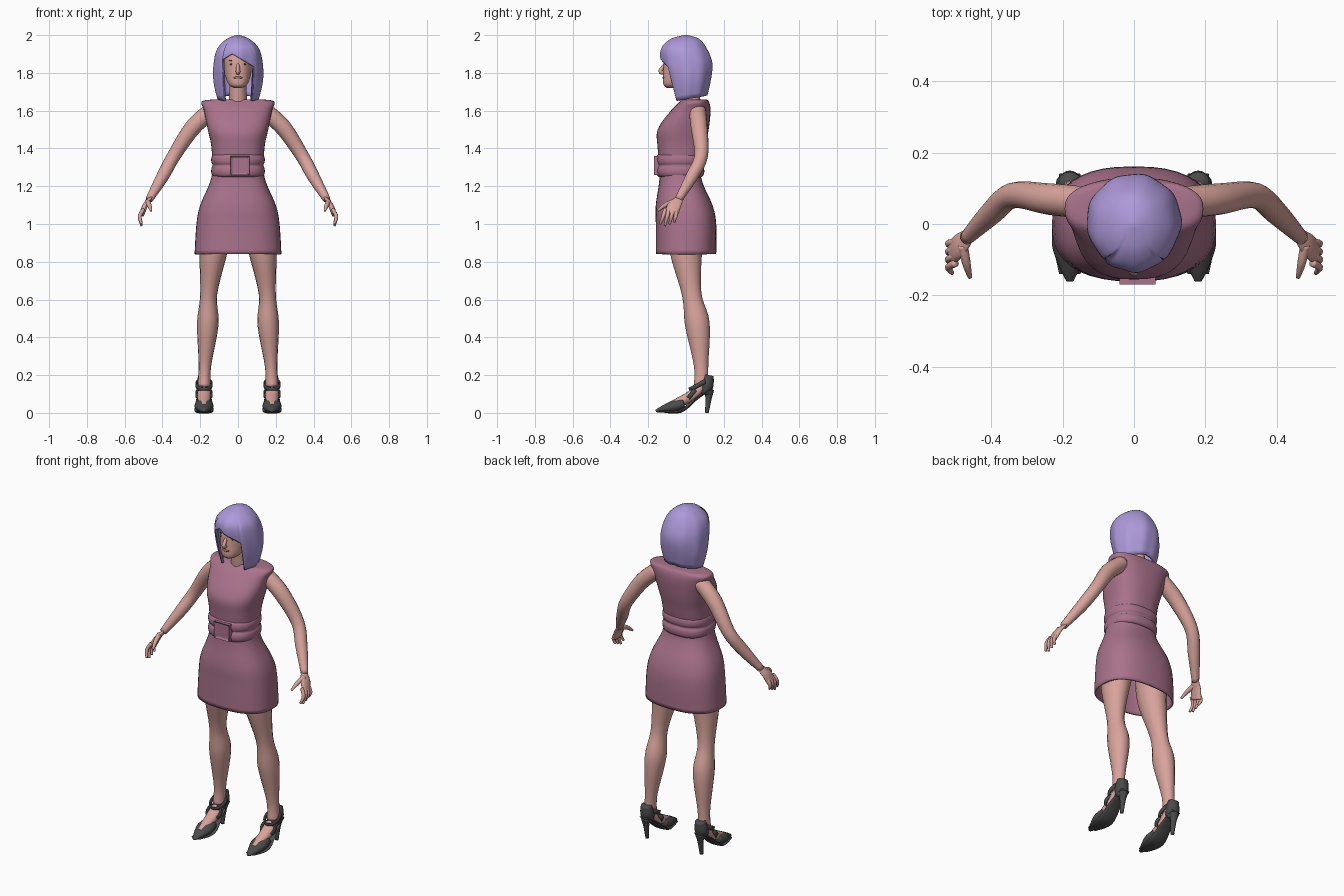
import bpy, bmesh, math
from mathutils import Vector, Matrix

default = bpy.data.objects.get("Cube")
if default:
    bpy.data.objects.remove(default)


def material(name, *rgb):
    made = bpy.data.materials.new(name)
    made.use_nodes = True
    made.diffuse_color = (*rgb, 1)
    shader = next(n for n in made.node_tree.nodes if n.type == 'BSDF_PRINCIPLED')
    shader.inputs["Base Color"].default_value = (*rgb, 1)
    return made


SKIN = material("skin", .69, .37, .33)
DRESS = material("plum cloth", .4, .17, .26)
HAIR = material("lilac hair", .42, .32, .7)
SHOE = material("charcoal leather", .07, .07, .07)
LIPS = material("rose lips", .45, .16, .15)
EYE = material("dark eye", .12, .06, .06)


def finish(name, bm, mat):
    """Turn a bmesh into a coloured object in the scene."""
    bmesh.ops.recalc_face_normals(bm, faces=bm.faces)
    mesh = bpy.data.meshes.new(name)
    bm.to_mesh(mesh)
    bm.free()
    mesh.materials.append(mat)
    obj = bpy.data.objects.new(name, mesh)
    bpy.context.collection.objects.link(obj)
    return obj


def skin_rings(name, rings, mat, bottom=True, top=True, mirror=False, thick=0):
    """Join rings of points into one smooth surface."""
    bm = bmesh.new()
    loops = [[bm.verts.new(point) for point in ring] for ring in rings]
    for low, high in zip(loops, loops[1:]):
        for i in range(len(low)):
            bm.faces.new((low[i - 1], low[i], high[i], high[i - 1]))
    if bottom:
        bm.faces.new(loops[0])
    if top:
        bm.faces.new(loops[-1])
    obj = finish(name, bm, mat)
    obj.data.shade_smooth()
    if mirror:
        obj.modifiers.new("both sides", 'MIRROR')
    if thick:
        shell = obj.modifiers.new("thickness", 'SOLIDIFY')
        shell.thickness, shell.offset = thick, -1
    return obj


def spline(rows, steps):
    """Run a smooth curve through rows of numbers of any length."""
    rows = [Vector(row) for row in rows]
    result = []
    last = len(rows) - 1
    for i in range(last):
        start, end = rows[i], rows[i + 1]
        leave = (end - rows[max(i - 1, 0)]) / 2
        arrive = (rows[min(i + 2, last)] - start) / 2
        for k in range(steps):
            t = k / steps
            ease = t * t * (3 - 2 * t)
            result.append(start.lerp(end, ease) + leave * t * (1 - t) ** 2
                          - arrive * t * t * (1 - t))
    return result + [rows[-1]]


def oval(sides, power=2):
    """Unit superellipse."""
    def soft(value):
        return math.copysign(abs(value) ** (2 / power), value)
    angles = [math.tau * i / sides for i in range(sides)]
    return [(soft(math.cos(a)), soft(math.sin(a))) for a in angles]


def stack(name, rows, mat, power=2.5, steps=5, **options):
    """Level rings given as height, half width, front y and back y."""
    rings = [[(half * c, (front + back) / 2 + (back - front) / 2 * s, z)
              for c, s in oval(40, power)]
             for z, half, front, back in spline(rows, steps)]
    return skin_rings(name, rings, mat, **options)


def tube(name, rows, mat, across=(1, 0, 0), flat=1, steps=5, mirror=True):
    """Rings along a path given as x, y, z and radius; flat squashes them."""
    rows = spline(rows, steps)
    points = [Vector(row[:3]) for row in rows]
    rings = []
    for i, centre in enumerate(points):
        ahead = points[min(i + 1, len(points) - 1)] - points[max(i - 1, 0)]
        ahead.normalize()
        wide = Vector(across)
        wide = (wide - ahead * wide.dot(ahead)).normalized()
        deep = ahead.cross(wide) * flat
        rings.append([centre + (wide * c + deep * s) * rows[i][3] for c, s in oval(16)])
    return skin_rings(name, rings, mat, mirror=mirror)


def face_spot(name, mat, x, y, z, width, height, mirror):
    """Flat lens on the face."""
    angles = [math.pi * (i + .5) / 8 for i in range(8)]
    rows = [(x - width * math.cos(a), y, z, height * math.sin(a)) for a in angles]
    tube(name, rows, mat, across=(0, 0, 1), steps=1, mirror=mirror)


# Dress: flared skirt, waist, chest and square shoulders
stack("dress", [
    (.84, .23, -.16, .16), (1, .22, -.16, .16), (1.1, .2, -.16, .14),
    (1.25, .14, -.14, .08), (1.4, .14, -.15, .1), (1.5, .16, -.15, .12),
    (1.6, .18, -.08, .13), (1.65, .19, -.03, .12), (1.66, .1, -.02, .1)],
    DRESS, bottom=False, thick=.01)

# Belt with two soft folds
folds = []
for k in range(17):
    puff = .012 * math.sqrt(abs(math.sin(math.tau * k / 16)))
    folds.append((1.25 + .12 * k / 16, .13 + puff, -.145 - puff, .085 + puff))
stack("belt", folds, DRESS, steps=1)

# Square buckle with a raised rim
bm = bmesh.new()
bmesh.ops.create_cube(bm, size=.1, matrix=Matrix.Translation((.01, -.12, 1.31)))
panel = min(bm.faces, key=lambda face: face.calc_center_median().y)
bmesh.ops.inset_region(bm, faces=[panel], thickness=.015)
bmesh.ops.translate(bm, verts=panel.verts, vec=(0, .007, 0))
finish("buckle", bm, DRESS)

# Neck, head and face
stack("neck", [(1.62, .05, -.03, .08), (1.8, .04, -.05, .06)], SKIN, power=2)
stack("head", [
    (1.72, .02, -.1, -.05), (1.74, .05, -.12, 0), (1.8, .07, -.12, .08),
    (1.9, .07, -.11, .09), (1.96, .04, -.06, .05)], SKIN, power=2.2)
tube("nose", [(0, -.1, 1.86, .005), (0, -.135, 1.81, .012), (0, -.11, 1.8, .01)],
     SKIN, mirror=False)
face_spot("mouth", LIPS, 0, -.118, 1.775, .024, .007, False)
face_spot("eye", EYE, .03, -.106, 1.845, .014, .005, True)
face_spot("brow", EYE, .03, -.106, 1.866, .018, .003, True)

# Bob hair: each column falls from the crown to a hemline set by its angle
outline = spline([
    (1.63, .1, -.07, .1), (1.75, .13, -.1, .13), (1.85, .13, -.13, .14),
    (1.93, .11, -.13, .11), (1.98, .06, -.08, .07), (2, .01, -.01, .01)], 6)


def outline_at(z):
    """Half width, front and back of the hair at a height."""
    for low, high in zip(outline, outline[1:]):
        if z <= high[0]:
            return low.lerp(high, (z - low[0]) / (high[0] - low[0]))[1:]
    return outline[-1][1:]


def hem(degrees):
    """Long at the sides and back, with a slanting fringe over the face."""
    if abs(degrees) > 40:
        return 1.64 + abs(degrees) / 4000
    return 1.9 - abs(degrees + 15) / 800


hair_rings = []
for row in range(21):
    t = row / 20
    ring = []
    for degrees in range(-180, 180, 5):
        a = math.radians(degrees)
        z = 2 + (hem(degrees) - 2) * t ** 1.5
        half, front, back = outline_at(z)
        lock = 1 + .02 * t * math.sin(9 * a + t)
        ring.append((half * lock * math.sin(a),
                     (front + back) / 2 - (back - front) / 2 * lock * math.cos(a), z))
    hair_rings.append(ring)
skin_rings("hair", hair_rings, HAIR, top=False, thick=.014)

# Arms and hands
SIDEWAYS = (0, 1, 0)
tube("arm", [
    (.14, .06, 1.6, .045), (.24, .07, 1.51, .044), (.34, .08, 1.36, .036),
    (.4, .03, 1.25, .033), (.47, -.04, 1.13, .02)], SKIN, across=SIDEWAYS)
tube("palm", [(.46, -.03, 1.14, .02), (.49, -.06, 1.1, .035), (.51, -.08, 1.05, .035)],
     SKIN, across=SIDEWAYS, flat=.4)
for i, name in enumerate(("index", "middle", "ring", "little")):
    y = -.11 + .02 * i
    tube(name + "_finger", [(.5, y, 1.08, .01), (.52, 1.1 * y, 1.04, .01),
                            (.51, 1.25 * y, .99 + .01 * abs(i - 1), .006)], SKIN)
tube("thumb", [(.48, -.06, 1.12, .014), (.47, -.11, 1.1, .012), (.46, -.15, 1.07, .006)],
     SKIN)

# Legs
tube("leg", [
    (.11, .01, 1, .08), (.13, 0, .86, .075), (.155, .03, .63, .045),
    (.16, .06, .47, .057), (.175, .08, .25, .033), (.18, .08, .14, .034)],
    SKIN, flat=1.15)


def foot_part(name, mat, flat, *rows):
    """Tube in the plane of the foot, given as y, z and radius."""
    tube(name, [(.18, *row) for row in rows], mat, flat=flat)


# Arched feet in high heeled shoes
foot_part("foot", SKIN, .8, (.1, .16, .03), (.03, .09, .037), (-.1, .03, .025))
foot_part("shoe_toe", SHOE, .65, (-.01, .05, .045), (-.06, .035, .05),
          (-.12, .02, .03), (-.16, .01, .01))
foot_part("shoe_sole", SHOE, .2, (-.14, .01, .03), (-.03, .01, .05),
          (.06, .08, .04), (.14, .13, .03))
foot_part("shoe_heel_cup", SHOE, .9, (.1, .1, .03), (.11, .15, .04), (.12, .2, .03))
foot_part("stiletto", SHOE, 1, (.12, .12, .03), (.12, .08, .017), (.11, 0, .01))


def strap(name, y, z, tilt, wide, deep):
    """Flat band looped round the foot."""
    turn = Matrix.Rotation(tilt, 3, 'X')
    rings = [[Vector((.18, y, z)) + turn @ Vector((wide * c, deep * s, rise))
              for c, s in oval(20)] for rise in (-.012, .012)]
    skin_rings(name, rings, SHOE, bottom=False, top=False, mirror=True, thick=.007)


strap("ankle_strap", .07, .15, .5, .045, .06)
strap("instep_strap", .03, .1, .9, .046, .045)
